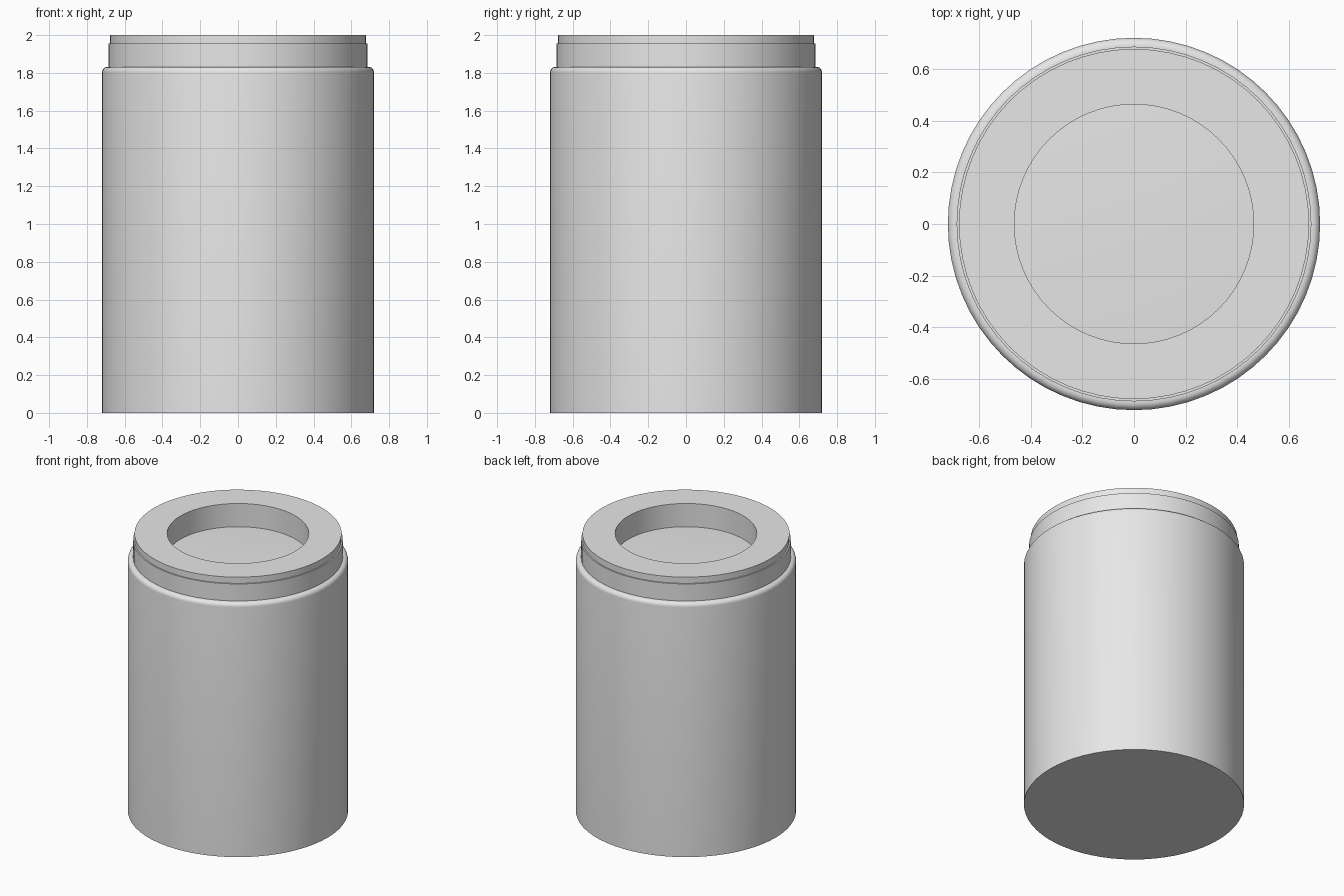
import bpy
import bmesh
from math import cos, sin, pi, radians

SEGMENTS = 64

if "Cube" in bpy.data.objects:
    bpy.data.objects.remove(bpy.data.objects["Cube"], do_unlink=True)

grey = bpy.data.materials.new("light_grey")
grey.use_nodes = True
grey.diffuse_color = (0.8, 0.8, 0.8, 1)
grey.node_tree.nodes["Principled BSDF"].inputs["Base Color"].default_value = (0.8, 0.8, 0.8, 1)


def lathe(name, profile, closed=False):
    """Spin a (radius, height) profile about z; a closed profile makes a ring."""
    bm = bmesh.new()
    verts = [bm.verts.new((r, 0, z)) for r, z in profile]
    edges = [bm.edges.new(pair) for pair in zip(verts, verts[1:])]
    if closed:
        edges.append(bm.edges.new((verts[-1], verts[0])))
    bmesh.ops.spin(bm, geom=verts + edges, cent=(0, 0, 0), axis=(0, 0, 1),
                   angle=2 * pi, steps=SEGMENTS)
    bmesh.ops.remove_doubles(bm, verts=bm.verts[:], dist=0.0005)
    # Cap the open ends of a solid with single flat faces
    if not closed:
        bmesh.ops.holes_fill(bm, edges=[e for e in bm.edges if e.is_boundary], sides=0)
    bmesh.ops.recalc_face_normals(bm, faces=bm.faces[:])
    mesh = bpy.data.meshes.new(name)
    bm.to_mesh(mesh)
    bm.free()
    mesh.materials.append(grey)
    obj = bpy.data.objects.new(name, mesh)
    bpy.context.collection.objects.link(obj)
    bpy.ops.object.select_all(action="DESELECT")
    obj.select_set(True)
    bpy.context.view_layer.objects.active = obj
    bpy.ops.object.shade_smooth_by_angle(angle=radians(30))
    return obj


# Cylinder body with a rounded shoulder
RADIUS, SHOULDER, FILLET = 0.72, 1.832, 0.03
arc = [(RADIUS - FILLET + FILLET * cos(i * pi / 12),
        SHOULDER - FILLET + FILLET * sin(i * pi / 12)) for i in range(7)]
lathe("body", [(RADIUS, 0)] + arc)

# Stepped neck ring around a round recess
lathe("neck_ring", [(0.463, SHOULDER), (0.686, SHOULDER), (0.686, 1.955),
                    (0.677, 1.955), (0.677, 2.0), (0.463, 2.0)], closed=True)
